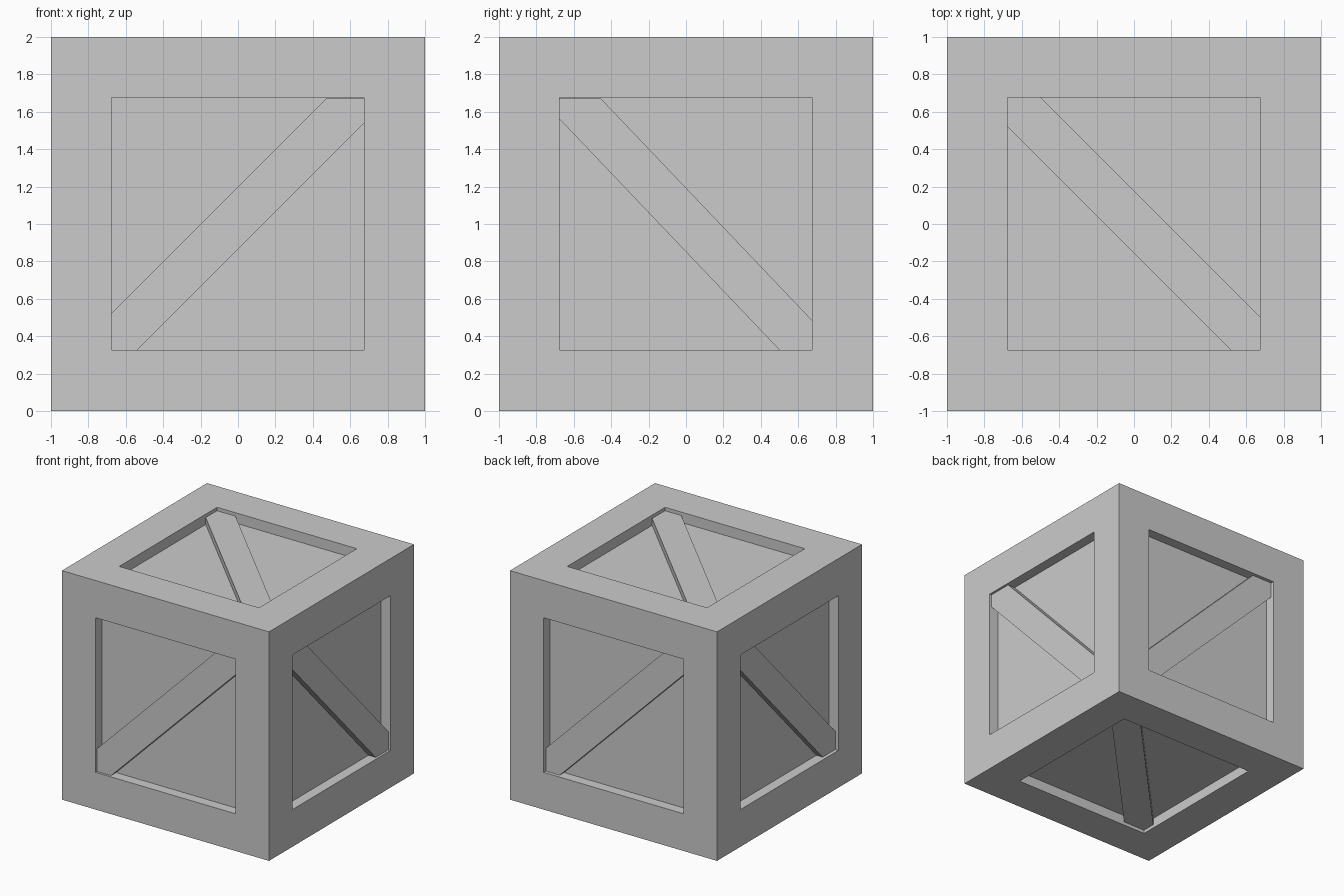
import bpy, bmesh
from mathutils import Vector

if "Cube" in bpy.data.objects:
    bpy.data.objects.remove(bpy.data.objects["Cube"])

W = 0.675      # half width of each recess
DEPTH = 0.09   # recess depth


def add_object(name, bm):
    bmesh.ops.recalc_face_normals(bm, faces=bm.faces)
    mesh = bpy.data.meshes.new(name)
    bm.to_mesh(mesh)
    bm.free()
    obj = bpy.data.objects.new(name, mesh)
    bpy.context.collection.objects.link(obj)
    obj.location.z = 1
    return obj


# Crate body: cube with a straight-walled recess in every side
bm = bmesh.new()
bmesh.ops.create_cube(bm, size=2)
panels = list(bm.faces)
bmesh.ops.inset_individual(bm, faces=panels, thickness=1 - W, use_even_offset=True)
for panel in panels:
    bm.normal_update()
    normal = panel.normal.copy()
    res = bmesh.ops.extrude_discrete_faces(bm, faces=[panel])
    bmesh.ops.translate(bm, verts=res["faces"][0].verts, vec=-normal * DEPTH)
add_object("crate_body", bm)


# Diagonal brace: strip between v = m*u + a and v = m*u + b, trimmed to the recess
def brace(name, n, u, v, m, a, b, gap):
    n, u, v = Vector(n), Vector(u), Vector(v)
    outline = [(-W, -m * W + a), (-W, -W), ((-W - b) / m, -W),
               (W, m * W + b), (W, W), ((W - a) / m, W)]
    bm = bmesh.new()
    face = bm.faces.new([bm.verts.new(u * p + v * q + n * (1 - DEPTH)) for p, q in outline])
    res = bmesh.ops.extrude_face_region(bm, geom=[face])
    top = [g for g in res["geom"] if isinstance(g, bmesh.types.BMVert)]
    bmesh.ops.translate(bm, verts=top, vec=n * (DEPTH - gap))
    bmesh.ops.delete(bm, geom=[f for f in bm.faces if all(
        abs(w.co.dot(n) - 1 + DEPTH) < 1e-5 for w in f.verts)], context='FACES_ONLY')
    add_object(name, bm)


X, Y, Z = (1, 0, 0), (0, 1, 0), (0, 0, 1)
NX, NY, NZ = (-1, 0, 0), (0, -1, 0), (0, 0, -1)
brace("front_brace", NY, X, Z, 1.0, 0.20, -0.135, 0.02)
brace("back_brace", Y, NX, Z, 1.0, 0.20, -0.135, 0.03)
brace("right_brace", X, NY, Z, 1.05, 0.193, -0.149, 0.02)
brace("left_brace", NX, Y, Z, 1.05, 0.193, -0.149, 0.03)
brace("top_brace", Z, NX, Y, 1.0, 0.178, -0.157, 0.03)
brace("bottom_brace", NZ, X, Y, 1.05, 0.154, -0.192, 0.03)
